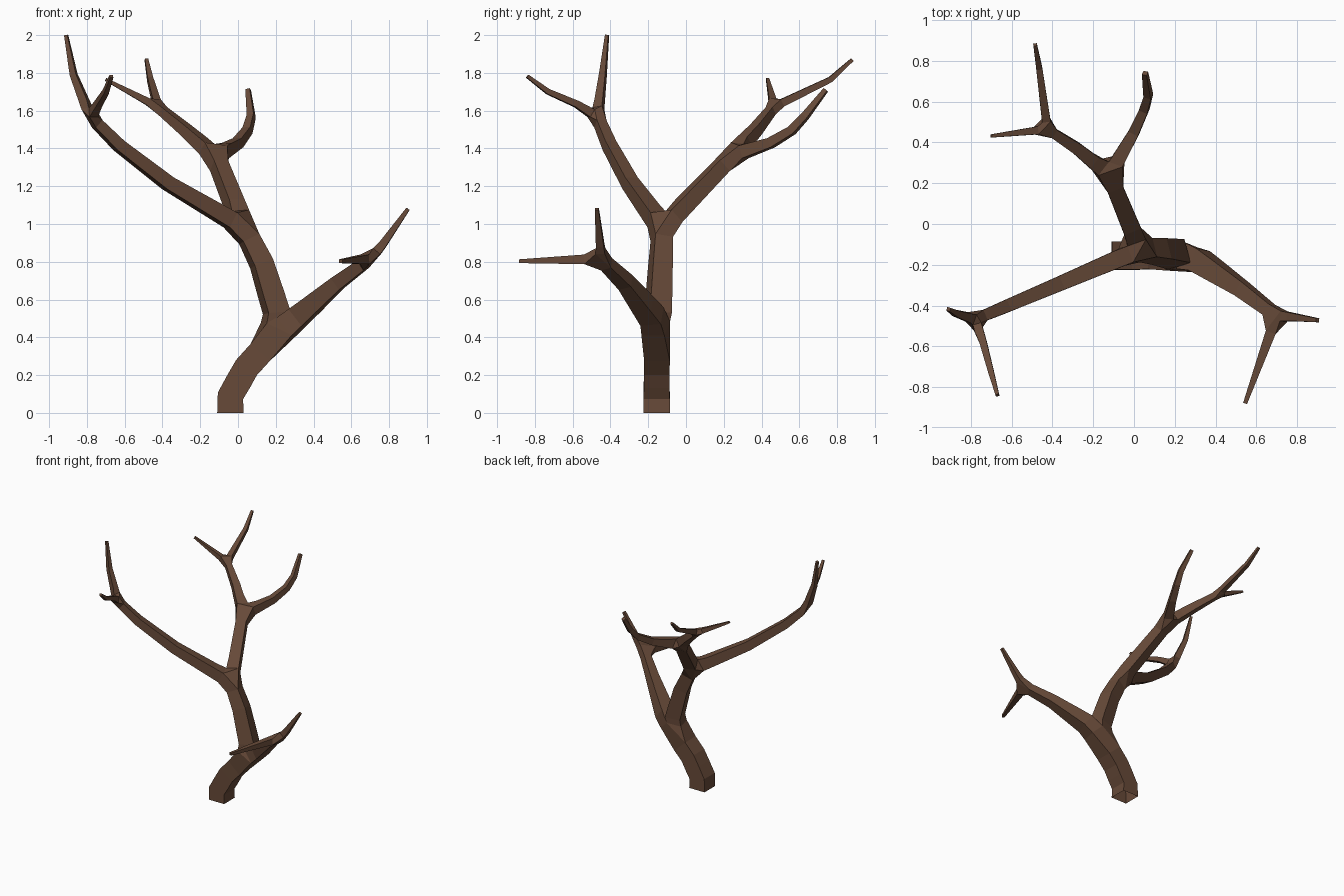
import bpy, bmesh

if "Cube" in bpy.data.objects:
    bpy.data.objects.remove(bpy.data.objects["Cube"])

bark = bpy.data.materials.new("bark brown")
bark.diffuse_color = (0.135, 0.068, 0.04, 1)
bark.use_nodes = True
bark.node_tree.nodes["Principled BSDF"].inputs["Base Color"].default_value = bark.diffuse_color

verts, edges, radii = [], [], []


def limb(start, points):
    """Continue from vertex index start through (x, y, z, radius) points; return last index."""
    for x, y, z, r in points:
        verts.append((x, y, z))
        radii.append(r)
        i = len(verts) - 1
        if start is not None:
            edges.append((start, i))
        start = i
    return start


# trunk up to the first fork
fork1 = limb(None, [(-0.04, -0.155, 0, 0.07), (-0.04, -0.155, 0.09, 0.069),
                    (0.045, -0.155, 0.24, 0.068), (0.19, -0.152, 0.40, 0.068)])

# low right limb and its two twigs
right = limb(fork1, [(0.32, -0.18, 0.51, 0.057), (0.53, -0.32, 0.69, 0.038),
                     (0.70, -0.45, 0.815, 0.029)])
limb(right, [(0.765, -0.455, 0.89, 0.021), (0.90, -0.472, 1.08, 0.01)])
limb(right, [(0.545, -0.88, 0.803, 0.01)])

# upper trunk to the second fork
fork2 = limb(fork1, [(0.205, -0.148, 0.53, 0.06), (0.125, -0.135, 0.79, 0.053),
                     (0.03, -0.125, 0.98, 0.046)])

# long left limb and its two twigs
left = limb(fork2, [(-0.37, -0.295, 1.215, 0.036), (-0.63, -0.405, 1.415, 0.031),
                    (-0.78, -0.468, 1.565, 0.026)])
limb(left, [(-0.87, -0.44, 1.79, 0.017), (-0.91, -0.418, 2.0, 0.009)])
limb(left, [(-0.74, -0.58, 1.635, 0.018), (-0.70, -0.73, 1.70, 0.014),
            (-0.67, -0.84, 1.782, 0.009)])

# back limb to the third fork
fork3 = limb(fork2, [(-0.12, 0.24, 1.36, 0.039)])
back = limb(fork3, [(-0.28, 0.37, 1.50, 0.029), (-0.425, 0.465, 1.62, 0.022)])
limb(back, [(-0.465, 0.765, 1.765, 0.015), (-0.485, 0.88, 1.87, 0.009)])
limb(back, [(-0.70, 0.432, 1.765, 0.008)])
limb(fork3, [(0.0, 0.45, 1.43, 0.026), (0.05, 0.56, 1.495, 0.022),
             (0.07, 0.63, 1.57, 0.019), (0.054, 0.74, 1.71, 0.012)])

# skin the skeleton into a four-sided tree
skeleton = bpy.data.meshes.new("skeleton")
skeleton.from_pydata(verts, edges, [])
tree = bpy.data.objects.new("bare_tree", skeleton)
bpy.context.collection.objects.link(tree)
skin = tree.modifiers.new("Skin", 'SKIN')
skin.branch_smoothing = 0
skin.use_smooth_shade = False
for i, sv in enumerate(skeleton.skin_vertices[0].data):
    sv.radius = (radii[i], radii[i])
    sv.use_root = (i == 0)

bpy.context.view_layer.update()
dg = bpy.context.evaluated_depsgraph_get()
mesh = bpy.data.meshes.new_from_object(tree.evaluated_get(dg))
tree.modifiers.clear()
tree.data = mesh

# open underside of the trunk, flat faces
bm = bmesh.new()
bm.from_mesh(mesh)
bottom = [f for f in bm.faces if all(v.co.z < 0.002 for v in f.verts)]
bmesh.ops.delete(bm, geom=bottom, context='FACES_ONLY')
bmesh.ops.recalc_face_normals(bm, faces=bm.faces[:])
for f in bm.faces:
    f.smooth = False
    f.material_index = 0
bm.to_mesh(mesh)
bm.free()
mesh.materials.clear()
mesh.materials.append(bark)
